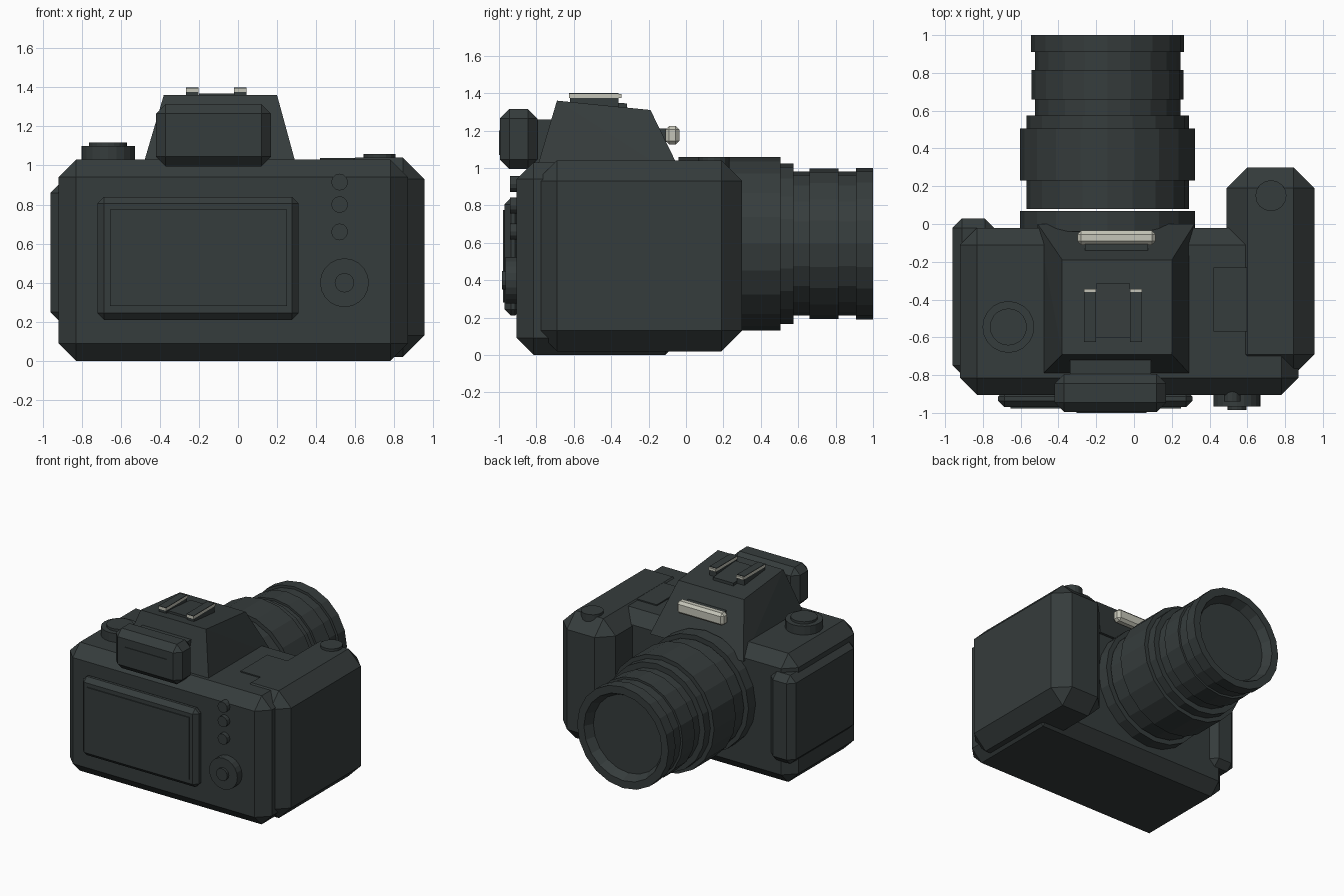
import bpy, bmesh, math
from mathutils import Vector

cube = bpy.data.objects.get("Cube")
if cube:
    bpy.data.objects.remove(cube, do_unlink=True)


def material(name, rgb):
    m = bpy.data.materials.new(name)
    m.use_nodes = True
    m.diffuse_color = (*rgb, 1)
    m.node_tree.nodes["Principled BSDF"].inputs["Base Color"].default_value = (*rgb, 1)
    return m


DARK = material("dark_slate", (0.036, 0.045, 0.045))
LIGHT = material("pale_grey", (0.56, 0.56, 0.48))


def finish(name, bm, mat):
    bmesh.ops.recalc_face_normals(bm, faces=bm.faces)
    me = bpy.data.meshes.new(name)
    bm.to_mesh(me)
    bm.free()
    me.materials.append(mat)
    ob = bpy.data.objects.new(name, me)
    bpy.context.collection.objects.link(ob)
    return ob


def box(name, xs, ys, zs, bevel=0, mat=DARK):
    """Box from its x, y and z ranges, with chamfered edges."""
    bm = bmesh.new()
    bmesh.ops.create_cube(bm, size=1)
    for v in bm.verts:
        v.co = Vector([lo + (c + 0.5) * (hi - lo)
                       for c, (lo, hi) in zip(v.co, (xs, ys, zs))])
    if bevel:
        bmesh.ops.bevel(bm, geom=bm.edges[:], offset=bevel, segments=1,
                        affect='EDGES', profile=0.5)
    return finish(name, bm, mat)


def lathe(name, profile, centre, axis, sides=20):
    """Turn (radius, position) pairs about y or z; cap both ends."""
    bm = bmesh.new()
    rings = []
    for r, t in profile:
        ring = []
        for i in range(sides):
            a = math.tau * i / sides
            u, w = centre[0] + r * math.cos(a), centre[1] + r * math.sin(a)
            ring.append(bm.verts.new((u, t, w) if axis == 'y' else (u, w, t)))
        rings.append(ring)
    for a, b in zip(rings, rings[1:]):
        for i in range(sides):
            j = (i + 1) % sides
            bm.faces.new((a[i], a[j], b[j], b[i]))
    bm.faces.new(rings[0])
    bm.faces.new(rings[-1])
    return finish(name, bm, DARK)


def loft(name, bottom, top):
    """Solid between two four-cornered outlines."""
    bm = bmesh.new()
    for p in bottom + top:
        bm.verts.new(p)
    bmesh.ops.convex_hull(bm, input=bm.verts[:])
    bmesh.ops.dissolve_limit(bm, angle_limit=0.01, verts=bm.verts[:], edges=bm.edges[:])
    return finish(name, bm, DARK)


# Body, hand grip and side block
box("body", (-0.92, 0.87), (-0.905, -0.02), (0, 1.03), 0.09)
box("hand_grip", (0.49, 0.955), (-0.8, 0.3), (0.02, 1.04), 0.11)
box("grip_top_plate", (0.42, 0.62), (-0.57, -0.23), (1.0, 1.039))
box("side_block", (-0.96, -0.74), (-0.8, 0.03), (0.2, 0.91), 0.05)

# Viewfinder hump with a sloping roof
loft("viewfinder_hump",
     [(-0.51, -0.82, 0.92), (0.32, -0.82, 0.92), (0.32, 0.0, 0.92), (-0.51, 0.0, 0.92)],
     [(-0.38, -0.69, 1.36), (0.2, -0.69, 1.36), (0.2, -0.19, 1.31), (-0.38, -0.19, 1.31)])
box("eyepiece", (-0.42, 0.17), (-0.995, -0.795), (0.995, 1.315), 0.05)
box("eyepiece_window", (-0.305, 0.065), (-1.0, -0.992), (1.07, 1.2))
box("eyepiece_neck", (-0.34, 0.09), (-0.81, -0.7), (1.03, 1.26))
box("flash_bar", (-0.3, 0.115), (-0.11, -0.035), (1.125, 1.225), 0.02, LIGHT)
box("flash_mount", (-0.26, 0.075), (-0.2, -0.09), (1.14, 1.21))

# Accessory shoe: base plate and a pair of capped rails
loft("shoe_base",
     [(-0.2, -0.6, 1.33), (-0.02, -0.6, 1.33), (-0.02, -0.315, 1.31), (-0.2, -0.315, 1.31)],
     [(-0.2, -0.6, 1.368), (-0.02, -0.6, 1.368), (-0.02, -0.315, 1.345), (-0.2, -0.315, 1.345)])
for side, x in (("right", -0.265), ("left", -0.02)):
    box("shoe_foot_" + side, (x, x + 0.063), (-0.62, -0.36), (1.32, 1.375))
    box("shoe_rail_" + side, (x, x + 0.063), (-0.625, -0.345), (1.375, 1.395), 0, LIGHT)
    box("shoe_rail_cap_" + side, (x, x + 0.063), (-0.625, -0.36), (1.395, 1.4))

# Display on the front face
box("display_frame", (-0.72, 0.31), (-0.97, -0.88), (0.21, 0.84), 0.034)
box("display_panel", (-0.655, 0.25), (-0.978, -0.969), (0.28, 0.775))

# Buttons and control wheel
for i, z in enumerate((0.915, 0.8, 0.66)):
    lathe("button_%d" % (i + 1), [(0.043, -0.88), (0.043, -0.94)], (0.52, z), 'y', 12)
lathe("control_wheel", [(0.125, -0.88), (0.125, -0.965)], (0.545, 0.4), 'y')
lathe("wheel_centre", [(0.05, -0.95), (0.05, -0.985)], (0.545, 0.4), 'y', 12)

# Top dial and shutter button
lathe("mode_dial", [(0.137, 1.0), (0.137, 1.1), (0.098, 1.1), (0.098, 1.118)],
      (-0.665, -0.545), 'z')
lathe("shutter_button", [(0.082, 1.0), (0.082, 1.06)], (0.725, 0.15), 'z', 16)

# Lens mount, stepped barrel and recessed glass
LENS = (-0.14, 0.595)
lathe("lens_mount", [(0.463, -0.04), (0.463, 0.07)], LENS, 'y')
steps = [(0.43, 0.08, 0.23), (0.463, 0.23, 0.505), (0.43, 0.505, 0.575),
         (0.385, 0.575, 0.66), (0.402, 0.66, 0.815), (0.385, 0.815, 0.91),
         (0.405, 0.91, 1.0)]
barrel = [(r, y) for r, start, end in steps for y in (start, end)]
lathe("lens_barrel", barrel + [(0.345, 1.0), (0.31, 0.93)], LENS, 'y')
